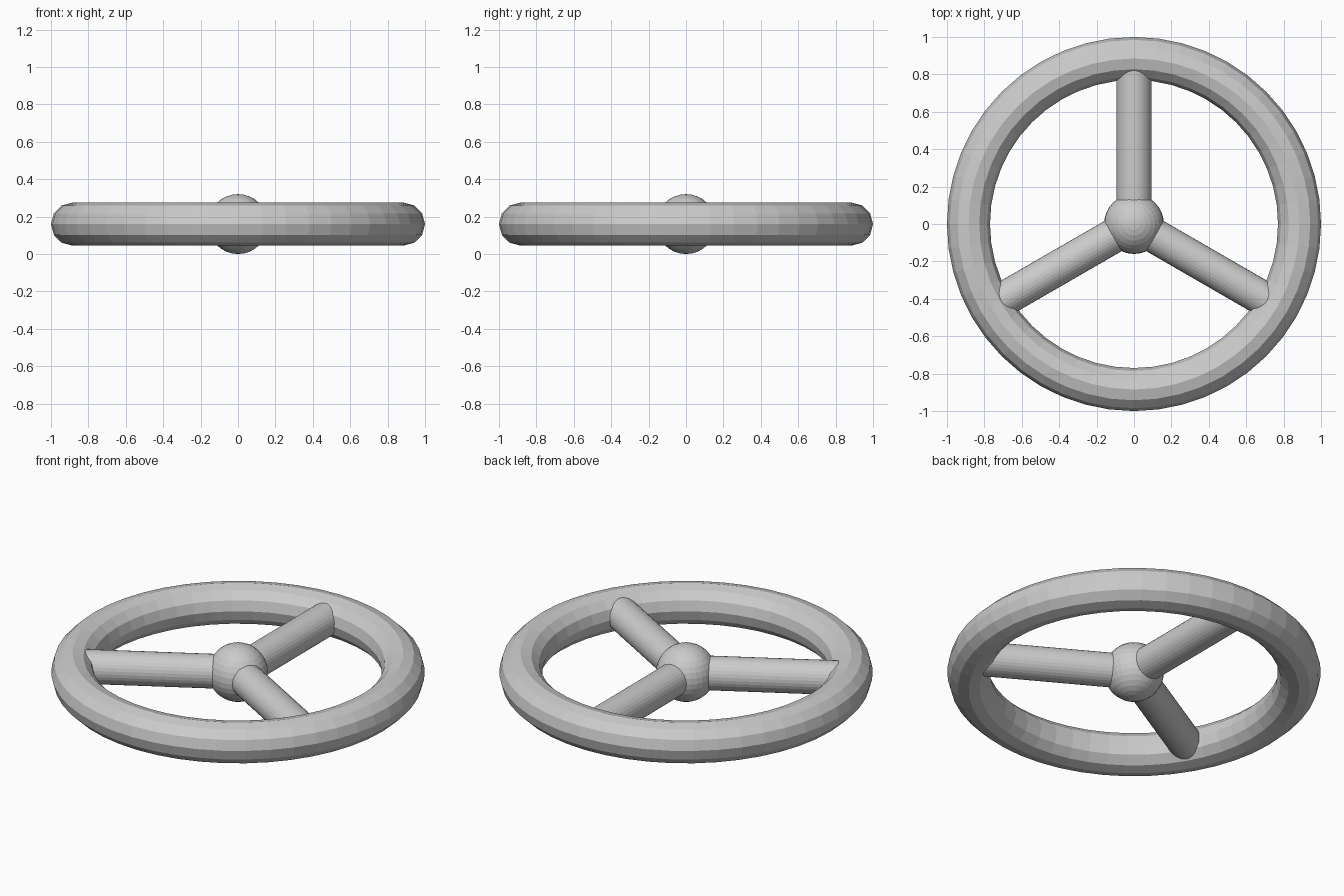
import bpy
from math import pi, cos, sin

if "Cube" in bpy.data.objects:
    bpy.data.objects.remove(bpy.data.objects["Cube"])

Z = 0.16        # shared mid-height
RIM_R = 0.885   # rim centreline radius

# Rim
bpy.ops.mesh.primitive_torus_add(major_segments=48, minor_segments=12,
                                 major_radius=RIM_R, minor_radius=0.115,
                                 location=(0, 0, Z))
bpy.context.object.name = "rim"

# Hub ball
bpy.ops.mesh.primitive_uv_sphere_add(segments=32, ring_count=16, radius=0.16,
                                     location=(0, 0, Z))
bpy.context.object.name = "hub"

# Three spokes, running from the hub centre into the rim
for i in range(3):
    a = pi / 2 + i * 2 * pi / 3
    bpy.ops.mesh.primitive_cylinder_add(
        vertices=32, radius=0.093, depth=RIM_R,
        location=(cos(a) * RIM_R / 2, sin(a) * RIM_R / 2, Z),
        rotation=(0, pi / 2, a))
    bpy.context.object.name = f"spoke_{i + 1}"
